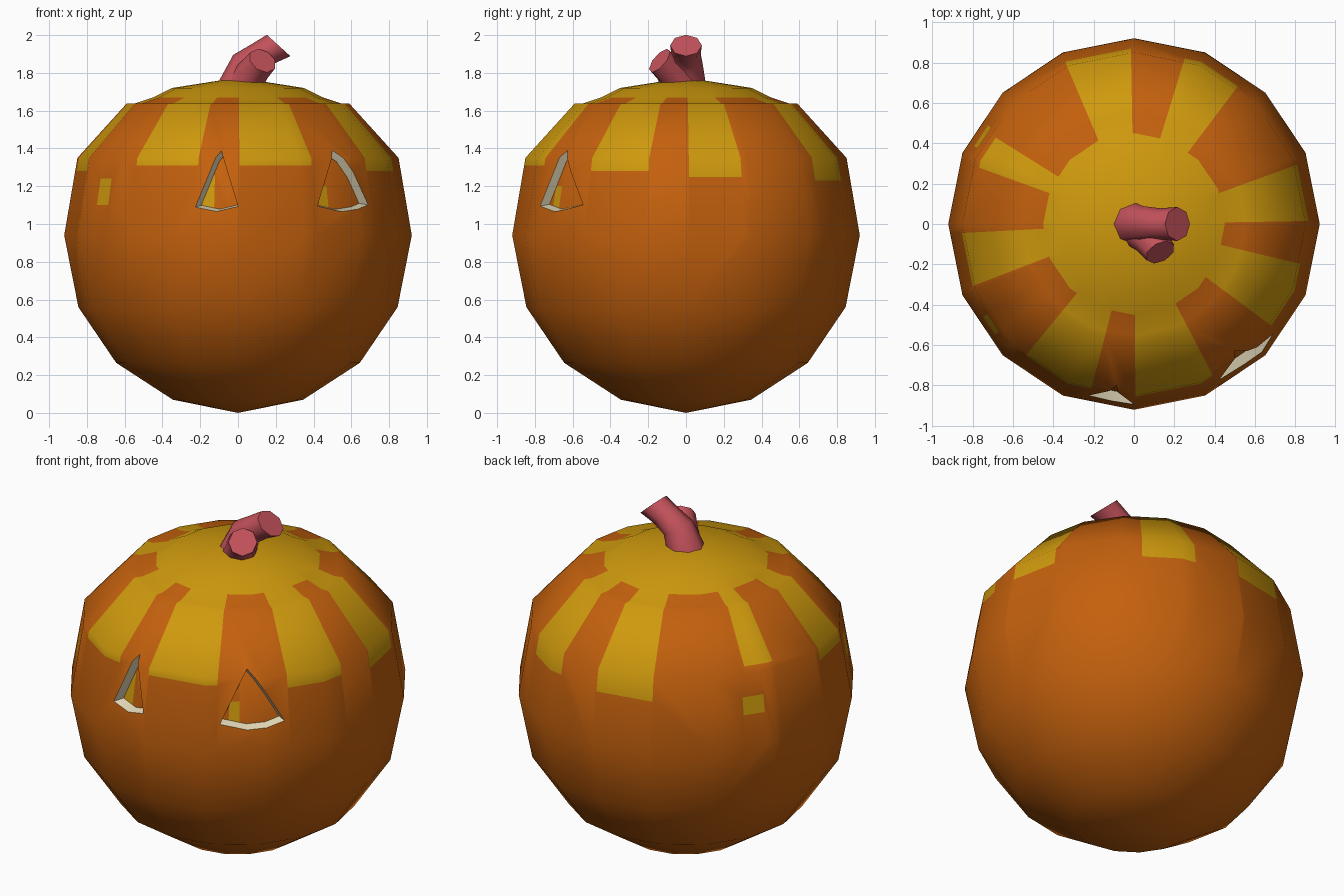
import bpy, bmesh, math
from mathutils import Vector

if "Cube" in bpy.data.objects:
    bpy.data.objects.remove(bpy.data.objects["Cube"])

def mat(name, c):
    m = bpy.data.materials.new(name)
    m.diffuse_color = (*c, 1)
    m.use_nodes = True
    m.node_tree.nodes["Principled BSDF"].inputs["Base Color"].default_value = m.diffuse_color
    return m

ORANGE, YELLOW, CREAM = range(3)
MATS = [mat("orange", (0.55, 0.118, 0.004)), mat("yellow", (0.62, 0.32, 0.004)),
        mat("cream", (0.80, 0.72, 0.50))]
RED = mat("stem_red", (0.55, 0.085, 0.105))

# yellow paint: centre angle, half width (degrees), bottom and top height
STRIPES = [(-76, 13.5, 1.31, 2), (-25, 11.5, 1.28, 2), (10.5, 9.5, 1.25, 2), (63, 10, 1.23, 2),
           (102, 11, 1.22, 2), (154, 6, 1.38, 2), (192, 9, 1.28, 2), (243, 12.5, 1.31, 2)]
PATCHES = [(-145, 3.5, 1.10, 1.24), (150, 4, 1.12, 1.22)]
EYE_FLECKS = [(-101, 2.2, 1.0, 1.26), (-56.5, 2, 1.0, 1.2)]

def add_object(name, bm, mats):
    me = bpy.data.meshes.new(name)
    bmesh.ops.recalc_face_normals(bm, faces=bm.faces[:])
    bm.to_mesh(me)
    bm.free()
    ob = bpy.data.objects.new(name, me)
    bpy.context.collection.objects.link(ob)
    for m in mats:
        me.materials.append(m)
    return ob

def activate(ob):
    bpy.ops.object.select_all(action='DESELECT')
    ob.select_set(True)
    bpy.context.view_layer.objects.active = ob

def smooth(ob, deg):
    activate(ob)
    bpy.ops.object.shade_smooth_by_angle(angle=math.radians(deg))

def revolve(profile, n=16):
    bm = bmesh.new()
    rings = []
    for r, z in profile:
        if r == 0:
            rings.append([bm.verts.new((0, 0, z))] * n)
        else:
            rings.append([bm.verts.new((r * math.cos(2 * math.pi * i / n),
                                        r * math.sin(2 * math.pi * i / n), z)) for i in range(n)])
    for a, b in zip(rings, rings[1:]):
        for i in range(n):
            j = (i + 1) % n
            bm.faces.new(list(dict.fromkeys((a[i], a[j], b[j], b[i]))))
    return bm

def cut(bm, co, no, test):
    fs = [f for f in bm.faces if test(f.calc_center_median())]
    geom = set(fs)
    for f in fs:
        geom.update(f.edges)
        geom.update(f.verts)
    bmesh.ops.bisect_plane(bm, geom=list(geom), dist=1e-4, plane_co=co, plane_no=no)

def paint(bm, stripes, low, inner=0.0):
    """Cut the stripe borders into the mesh and colour the faces between them."""
    def near(c, ang, deg):
        d = math.degrees(math.atan2(c.y, c.x))
        return abs((d - ang + 180) % 360 - 180) < deg
    for ang, half, z0, z1 in stripes:
        for s in (-1, 1):
            a = math.radians(ang + s * half)
            cut(bm, (0, 0, 0), (-math.sin(a), math.cos(a), 0),
                lambda c: c.z > low and math.hypot(c.x, c.y) > inner and near(c, ang + s * half, 36))
    for ang, half, z0, z1 in stripes:
        for z in (z0, z1):
            cut(bm, (0, 0, z), (0, 0, 1), lambda c: c.z > low and near(c, ang, half))
    for f in bm.faces:
        c = f.calc_center_median()
        yellow = any(z0 < c.z < z1 and near(c, ang, half) for ang, half, z0, z1 in stripes)
        f.material_index = YELLOW if yellow else ORANGE

# body shell
PROFILE = [(0, 0), (0.345, 0.07), (0.645, 0.265), (0.845, 0.56), (0.92, 0.94),
           (0.85, 1.35), (0.59, 1.637)]
bm = revolve(PROFILE + [(0.47, 1.64)])
paint(bm, STRIPES + PATCHES, 0.9)
body = add_object("body", bm, MATS)
mod = body.modifiers.new("thickness", 'SOLIDIFY')
mod.thickness = 0.05
mod.offset = -1
activate(body)
bpy.ops.object.modifier_apply(modifier="thickness")

# tapered eye holes with cream walls: cut direction and corner points
EYES = [(-108, [(-0.24, -0.87, 1.085), (-0.12, -0.90, 1.06), (0, -0.91, 1.09), (-0.095, -0.82, 1.405)]),
        (-47, [(0.43, -0.80, 1.09), (0.56, -0.71, 1.06), (0.73, -0.56, 1.095), (0.51, -0.64, 1.405)])]
for ang, pts in EYES:
    a = math.radians(ang)
    d = Vector((math.cos(a), math.sin(a), 0))
    mid = sum((Vector(p) for p in pts), Vector()) / 4
    bm = bmesh.new()
    out, inn = [[bm.verts.new(mid + (Vector(p) - mid) * (1 + 2.6 * h) + d * h) for p in pts]
                for h in (0.06, -0.11)]
    bm.faces.new(out)
    bm.faces.new(inn[::-1])
    for i in range(4):
        j = (i + 1) % 4
        bm.faces.new((out[i], inn[i], inn[j], out[j]))
    for f in bm.faces:
        f.material_index = CREAM
    cutter = add_object("eye_cutter", bm, MATS)
    cutter.hide_render = True
    mod = body.modifiers.new("eye", 'BOOLEAN')
    mod.operation = 'DIFFERENCE'
    mod.solver = 'EXACT'
    mod.object = cutter
    activate(body)
    bpy.ops.object.modifier_apply(modifier="eye")
    bpy.data.objects.remove(cutter)
smooth(body, 50)

# inner lining seen behind the eyes
bm = revolve([(r * 0.942, 0.93 + (z - 0.93) * 0.93) for r, z in PROFILE])
paint(bm, EYE_FLECKS, 0.9)
smooth(add_object("lining", bm, MATS), 50)

# lid: yellow cap whose rim continues the stripes
bm = revolve([(0.44, 1.60), (0.55, 1.637), (0.45, 1.67), (0.35, 1.72), (0, 1.775)])
paint(bm, [(a, h, 1.5, 2) for a, h, z0, z1 in STRIPES], 1.5, 0.45)
for f in bm.faces:
    if f.calc_center_median().z > 1.66:
        f.material_index = YELLOW
smooth(add_object("lid", bm, MATS), 50)

# forked stem made of tapered tubes
def tube(name, path, n=8):
    bm = bmesh.new()
    rings = []
    for p, axis, r in path:
        w = Vector(axis).normalized()
        u = Vector((0, 1, 0)).cross(w).normalized()
        v = w.cross(u)
        rings.append([bm.verts.new(Vector(p) + r * (math.cos(2 * math.pi * i / n) * u
                      + math.sin(2 * math.pi * i / n) * v)) for i in range(n)])
    for a, b in zip(rings, rings[1:]):
        for i in range(n):
            j = (i + 1) % n
            bm.faces.new((a[i], a[j], b[j], b[i]))
    bm.faces.new(rings[0][::-1])
    bm.faces.new(rings[-1])
    smooth(add_object(name, bm, [RED]), 50)

tube("stem", [((0, 0, 1.74), (0.1, 0, 1), 0.105),
              ((0.05, 0, 1.85), (0.6, 0, 1), 0.088),
              ((0.13, 0, 1.90), (0.9, 0, 1), 0.078),
              ((0.215, 0, 1.945), (0.67, 0, 0.74), 0.084)])
tube("stem_branch", [((0.03, -0.03, 1.74), (0.2, -0.4, 1), 0.1),
                     ((0.08, -0.08, 1.81), (0.4, -0.6, 0.8), 0.085),
                     ((0.13, -0.14, 1.865), (0.4, -0.7, 0.6), 0.078)])
